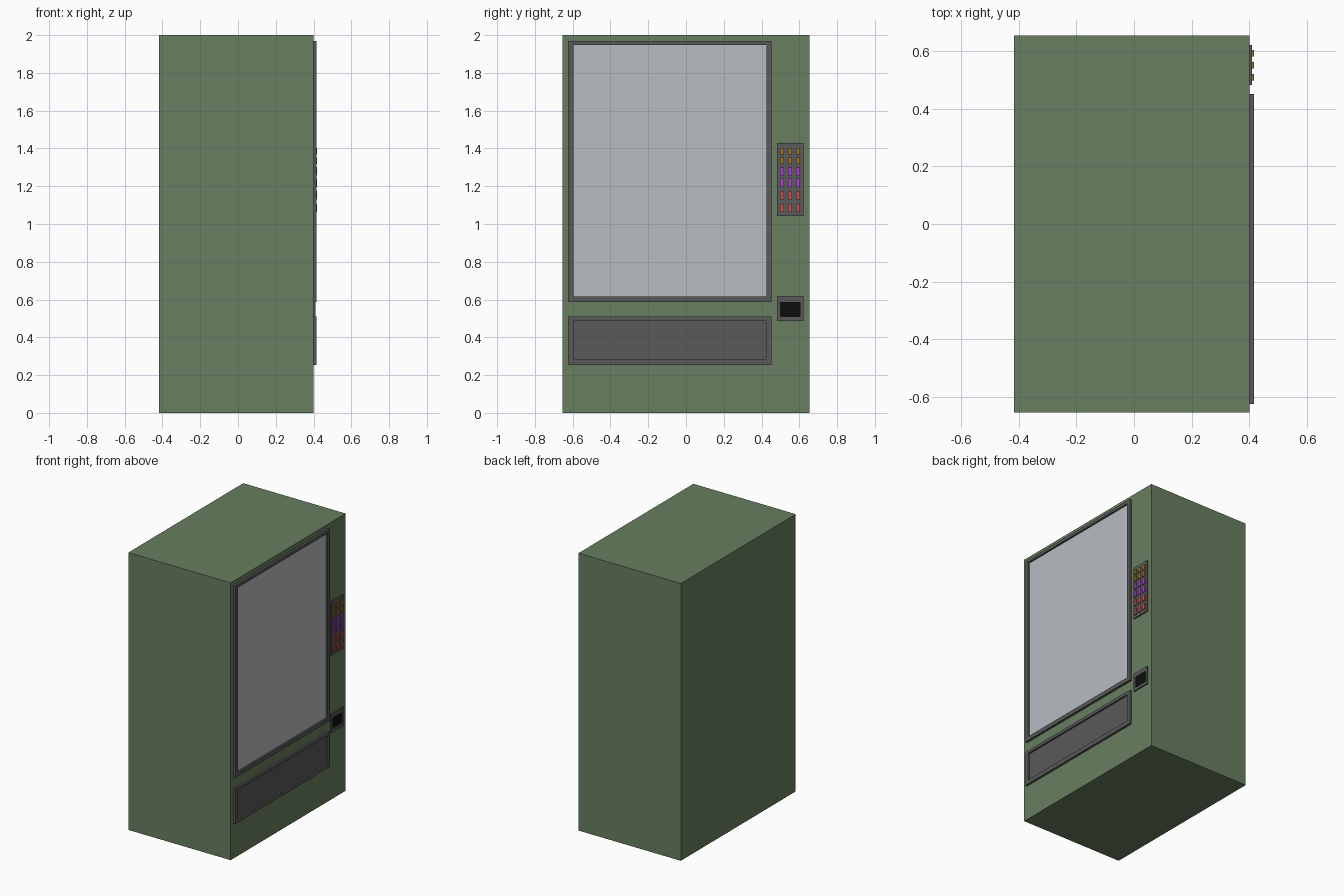
import bpy, bmesh

if "Cube" in bpy.data.objects:
    bpy.data.objects.remove(bpy.data.objects["Cube"])

FRONT = 0.40  # x of the cabinet's face


def material(name, rgb):
    m = bpy.data.materials.new(name)
    m.diffuse_color = (*rgb, 1)
    m.use_nodes = True
    m.node_tree.nodes["Principled BSDF"].inputs["Base Color"].default_value = m.diffuse_color
    return m


green = material("cabinet_green", (0.14, 0.21, 0.115))
dark = material("dark_grey", (0.10, 0.10, 0.10))
glass = material("glass_grey", (0.48, 0.51, 0.54))
black = material("slot_black", (0.004, 0.004, 0.004))
amber = material("amber", (0.32, 0.17, 0.02))
purple = material("purple", (0.38, 0.06, 0.56))
red = material("red", (0.52, 0.09, 0.09))


def finish(name, bm, mat):
    bmesh.ops.recalc_face_normals(bm, faces=bm.faces)
    me = bpy.data.meshes.new(name)
    bm.to_mesh(me)
    bm.free()
    me.materials.append(mat)
    ob = bpy.data.objects.new(name, me)
    bpy.context.collection.objects.link(ob)
    return ob


def box(name, x, y, z, mat):
    bm = bmesh.new()
    bmesh.ops.create_cube(bm, size=1)
    for v in bm.verts:
        v.co = [lo + (c + 0.5) * (hi - lo) for c, (lo, hi) in zip(v.co, (x, y, z))]
    return finish(name, bm, mat)


def frame(name, x, outer, inner, mat):
    """Rectangular ring; outer and inner are (y0, y1, z0, z1)."""
    bm = bmesh.new()
    rings = []
    for r, xx in ((outer, x[0]), (outer, x[1]), (inner, x[1]), (inner, x[0])):
        y0, y1, z0, z1 = r
        rings.append([bm.verts.new((xx, a, b))
                      for a, b in ((y0, z0), (y1, z0), (y1, z1), (y0, z1))])
    for k in range(4):
        p, q = rings[k], rings[(k + 1) % 4]
        for i in range(4):
            j = (i + 1) % 4
            bm.faces.new((p[i], p[j], q[j], q[i]))
    return finish(name, bm, mat)


# Cabinet
box("cabinet", (-0.417, FRONT), (-0.655, 0.655), (0, 2), green)

# Display window
frame("window_frame", (FRONT, 0.416), (-0.624, 0.452, 0.586, 1.969),
      (-0.596, 0.426, 0.616, 1.947), dark)
box("window_glass", (FRONT - 0.01, FRONT + 0.003), (-0.597, 0.427), (0.615, 1.948), glass)

# Delivery flap
frame("flap_frame", (FRONT, 0.416), (-0.624, 0.452, 0.254, 0.509),
      (-0.596, 0.426, 0.284, 0.487), dark)
box("delivery_flap", (FRONT - 0.01, FRONT + 0.003), (-0.597, 0.427), (0.283, 0.488), dark)

# Keypad with three columns of coloured buttons
box("keypad_panel", (FRONT, 0.409), (0.482, 0.621), (1.042, 1.43), dark)
rows = ((1.385, 0.034, amber), (1.335, 0.034, amber), (1.279, 0.044, purple),
        (1.218, 0.044, purple), (1.152, 0.044, red), (1.085, 0.044, red))
for i, (z, h, mat) in enumerate(rows):
    for j, y in enumerate((0.509, 0.551, 0.593)):
        box(f"button_{i + 1}_{j + 1}", (0.405, 0.417), (y - 0.011, y + 0.011),
            (z - h / 2, z + h / 2), mat)

# Coin return
frame("coin_frame", (FRONT, 0.409), (0.482, 0.621, 0.486, 0.62),
      (0.498, 0.605, 0.508, 0.588), dark)
box("coin_slot", (FRONT - 0.01, FRONT + 0.002), (0.497, 0.606), (0.507, 0.589), black)
